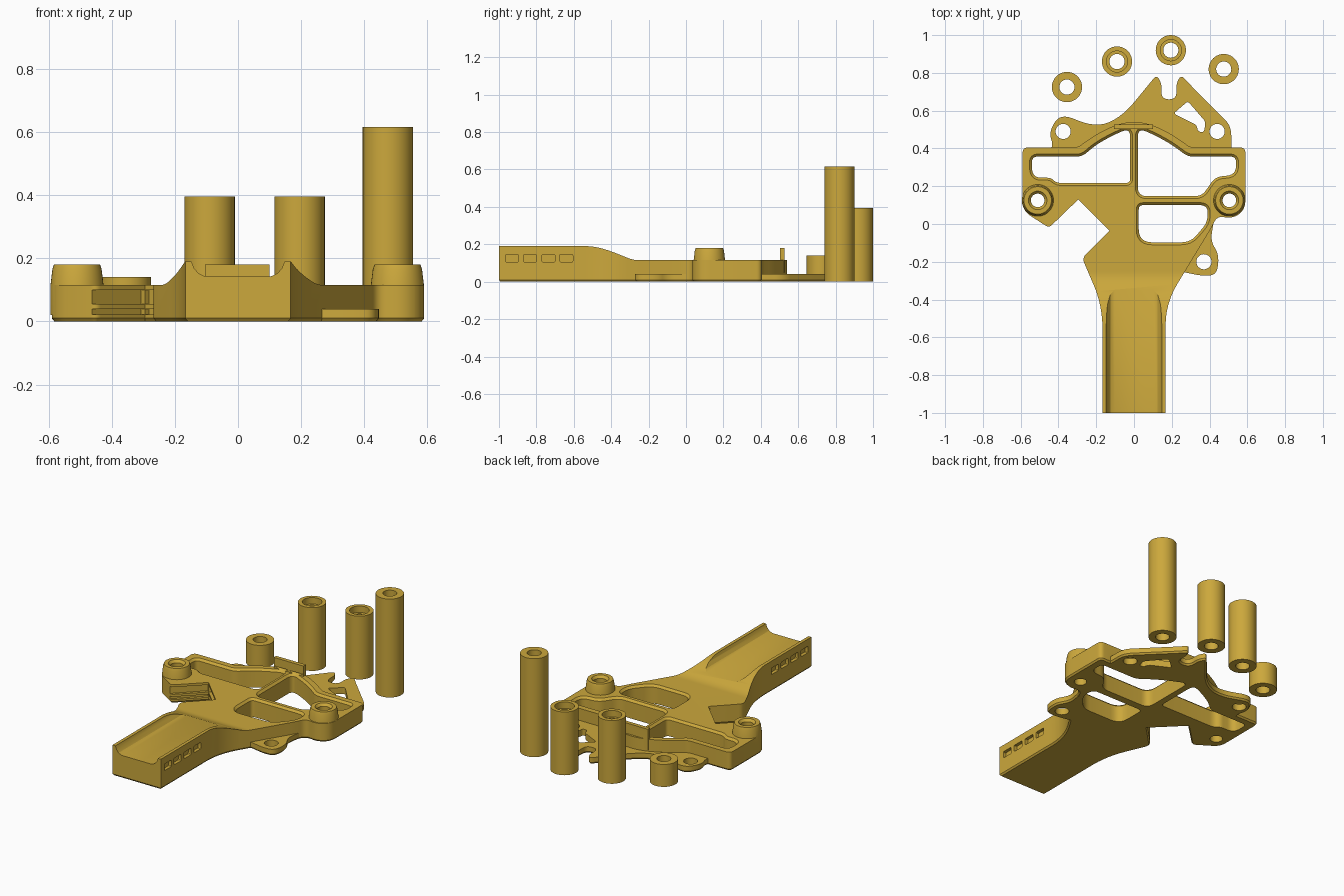
import bpy, bmesh, math
from mathutils import Vector

if "Cube" in bpy.data.objects:
    bpy.data.objects.remove(bpy.data.objects["Cube"])

gold = bpy.data.materials.new("gold")
gold.diffuse_color = (0.604, 0.392, 0.045, 1)
gold.use_nodes = True
gold.node_tree.nodes["Principled BSDF"].inputs["Base Color"].default_value = gold.diffuse_color


def rounded(pts, n=6):
    """Polygon of (x, y, d): each corner is rounded over distance d along its edges."""
    out = []
    for i, p in enumerate(pts):
        c = Vector(p[:2])
        a, b = Vector(pts[i - 1][:2]), Vector(pts[(i + 1) % len(pts)][:2])
        d = p[2] if len(p) > 2 else 0
        if d == 0:
            out.append(c)
            continue
        s = c + (a - c).normalized() * min(d, (a - c).length * 0.48)
        e = c + (b - c).normalized() * min(d, (b - c).length * 0.48)
        for k in range(n + 1):
            t = k / n
            out.append(s * (1 - t) ** 2 + c * 2 * t * (1 - t) + e * t * t)
    return out


def circle(x, y, r, n=40):
    return [Vector((x + r * math.cos(2 * math.pi * i / n),
                    y + r * math.sin(2 * math.pi * i / n))) for i in range(n)]


def offset(pts, d):
    """Mitred outline offset, positive is outward."""
    out = []
    for i, p in enumerate(pts):
        e1 = (p - pts[i - 1]).normalized()
        e2 = (pts[(i + 1) % len(pts)] - p).normalized()
        n1, n2 = Vector((e1.y, -e1.x)), Vector((e2.y, -e2.x))
        out.append(p + (n1 + n2) * d / max(0.3, 1 + n1.dot(n2)))
    return out


def prism(name, pts, layers, axis="z"):
    """Stack an outline at (height, offset) layers along an axis."""
    pts = [Vector(p[:2]) for p in pts]
    area = sum(pts[i - 1].x * p.y - p.x * pts[i - 1].y for i, p in enumerate(pts))
    if area < 0:
        pts.reverse()
    place = {"x": lambda a, b, h: (h, a, b), "y": lambda a, b, h: (a, h, b),
             "z": lambda a, b, h: (a, b, h)}[axis]
    bm = bmesh.new()
    rings = [[bm.verts.new(place(p.x, p.y, h)) for p in offset(pts, o)] for h, o in layers]
    for lo, hi in zip(rings, rings[1:]):
        for i in range(len(lo)):
            bm.faces.new((lo[i - 1], lo[i], hi[i], hi[i - 1]))
    bm.faces.new(rings[0][::-1])
    bm.faces.new(rings[-1])
    bmesh.ops.recalc_face_normals(bm, faces=bm.faces)
    me = bpy.data.meshes.new(name)
    bm.to_mesh(me)
    bm.free()
    ob = bpy.data.objects.new(name, me)
    bpy.context.collection.objects.link(ob)
    me.materials.append(gold)
    return ob


def combine(ob, other, op):
    """Apply a boolean and discard the helper."""
    m = ob.modifiers.new(op, "BOOLEAN")
    m.object, m.operation, m.solver = other, op, "EXACT"
    bpy.context.view_layer.objects.active = ob
    bpy.ops.object.modifier_apply(modifier=m.name)
    bpy.data.objects.remove(other, do_unlink=True)


def finish(ob):
    bpy.ops.object.select_all(action="DESELECT")
    ob.select_set(True)
    bpy.context.view_layer.objects.active = ob
    bpy.ops.object.shade_smooth_by_angle(angle=math.radians(25))


def slab(h):
    return [(0, -0.008), (0.01, 0), (h, 0)]


# Frame with handle, tall blank first
outline = rounded([
    (-0.167, -1), (0.167, -1), (0.167, -0.42, 0.12), (0.41, -0.02, 0.04), (0.44, 0.04, 0.03),
    (0.53, 0.03, 0.05), (0.59, 0.08, 0.05), (0.59, 0.405, 0.03), (0.30, 0.405, 0.02),
    (0.2, 0.475, 0.07), (0.1, 0.525, 0.06), (0, 0.545, 0.06), (-0.1, 0.525, 0.06),
    (-0.2, 0.475, 0.07), (-0.30, 0.405, 0.02), (-0.59, 0.405, 0.03), (-0.59, 0.07, 0.05),
    (-0.45, -0.02, 0.02), (-0.295, 0.13), (-0.13, -0.035), (-0.275, -0.18, 0.03),
    (-0.167, -0.43, 0.12)])
frame = prism("frame", outline, slab(0.19))

# Sloping top from handle down to the plate
slope = rounded([(-0.6, 0.19), (-0.47, 0.19, 0.12), (-0.28, 0.115, 0.03), (0.8, 0.115),
                 (0.8, 0.3), (-0.6, 0.3)])
combine(frame, prism("slope_cut", slope, [(-1, 0), (1, 0)], "x"), "DIFFERENCE")

# Hollow grip channel
channel = [(-0.15, 0.25), (-0.147, 0.19), (-0.14, 0.17), (-0.125, 0.152), (-0.103, 0.142)]
channel += [(-x, z) for x, z in channel[::-1]]
combine(frame, prism("channel_cut", channel, [(-1.1, 0), (-0.31, 0)], "y"), "DIFFERENCE")

# Thin rear flange, front lug
rear = rounded([
    (-0.45, 0.37), (0.515, 0.37), (0.515, 0.52, 0.05), (0.29, 0.745, 0.02), (0.25, 0.79, 0.03),
    (0.225, 0.745, 0.02), (0.225, 0.66, 0.04), (0.145, 0.66, 0.04), (0.145, 0.745, 0.02),
    (0.12, 0.79, 0.03), (-0.06, 0.57, 0.11), (-0.2, 0.51, 0.1), (-0.39, 0.585, 0.07),
    (-0.45, 0.49, 0.06), (-0.43, 0.42, 0.02)])
lug = rounded([(0.24, -0.25), (0.36, -0.275, 0.04), (0.44, -0.27, 0.06), (0.45, -0.16, 0.05),
               (0.405, -0.09, 0.05), (0.42, 0.0), (0.3, 0.0)])
combine(frame, prism("rear_flange", rear, slab(0.04)), "UNION")
combine(frame, prism("lug", lug, slab(0.04)), "UNION")

# Bosses and upright rear tab
BOSSES = [(-0.51, 0.125), (0.505, 0.125)]
for x, y in BOSSES:
    combine(frame, prism("boss", circle(x, y, 0.084),
                         [(0.02, 0), (0.115, 0), (0.165, -0.006), (0.18, -0.011)]), "UNION")
tab = [(-0.105, 0.503), (0.1, 0.503), (0.1, 0.527), (-0.105, 0.527)]
combine(frame, prism("tab", tab, [(0.05, 0), (0.18, 0)]), "UNION")

# Windows through the plate, with chamfered rims
windows = [
    [(-0.54, 0.357, 0.03), (-0.275, 0.357, 0.03), (-0.2, 0.42, 0.04), (-0.12, 0.465, 0.04),
     (-0.02, 0.51, 0.05), (-0.02, 0.217, 0.025), (-0.41, 0.217, 0.03), (-0.44, 0.245, 0.02),
     (-0.54, 0.245, 0.06)],
    [(0.54, 0.357, 0.03), (0.285, 0.357, 0.03), (0.2, 0.42, 0.04), (0.12, 0.465, 0.04),
     (0.02, 0.51, 0.05), (0.02, 0.147, 0.05), (0.36, 0.147, 0.04), (0.43, 0.25, 0.04),
     (0.54, 0.26, 0.05)],
    [(0.025, 0.1, 0.025), (0.39, 0.1, 0.04), (0.39, 0.01, 0.04), (0.3, -0.097, 0.05),
     (0.025, -0.097, 0.07)]]
for w in windows:
    combine(frame, prism("window_cut", rounded(w), [(-0.05, 0), (0.102, 0), (0.128, 0.026)]),
            "DIFFERENCE")
small = rounded([(0.21, 0.585, 0.015), (0.285, 0.65, 0.015), (0.38, 0.54, 0.02),
                 (0.37, 0.485, 0.015), (0.34, 0.49, 0.01), (0.33, 0.525, 0.015)])
combine(frame, prism("small_window_cut", small, [(-0.05, 0), (0.1, 0)]), "DIFFERENCE")

# Screw holes
for x, y in BOSSES:
    combine(frame, prism("drill", circle(x, y, 0.036), [(-0.05, 0), (0.165, 0), (0.195, 0.026)]),
            "DIFFERENCE")
for x, y in [(-0.375, 0.49), (0.44, 0.49), (0.37, -0.2)]:
    combine(frame, prism("drill", circle(x, y, 0.04), [(-0.05, 0), (0.1, 0)]), "DIFFERENCE")

# Rail grooves in both walls of the side notch
for s in (-1, 1):
    strip = [(-0.295 + s * a, b) for a, b in
             [(0.178, -0.062), (-0.007, 0.123), (0.013, 0.143), (0.198, -0.042)]]
    for lo, hi in [(0.055, 0.1), (0.022, 0.04)]:
        combine(frame, prism("rail_cut", strip, [(lo, 0), (hi, 0)]), "DIFFERENCE")

# Four shallow slots on each side of the handle
for s in (-1, 1):
    for y in (-0.93, -0.834, -0.736, -0.64):
        slot = rounded([(y - 0.035, 0.105, 0.008), (y + 0.035, 0.105, 0.008),
                        (y + 0.035, 0.146, 0.008), (y - 0.035, 0.146, 0.008)], 3)
        combine(frame, prism("slot_cut", slot, [(s * 0.147 - 0.0, 0), (s * 0.2, 0)], "x"),
                "DIFFERENCE")
finish(frame)

# Loose standoff tubes behind the frame, two with a wider mouth
for i, (x, y, h, mouth) in enumerate([(-0.355, 0.725, 0.14, 0), (-0.09, 0.86, 0.395, 0.056),
                                      (0.195, 0.92, 0.395, 0.056), (0.475, 0.82, 0.615, 0)]):
    tube = prism(f"standoff_{i + 1}", circle(x, y, 0.08), [(0, 0), (h, 0)])
    combine(tube, prism("bore", circle(x, y, 0.04), [(-0.1, 0), (h + 0.1, 0)]), "DIFFERENCE")
    if mouth:
        combine(tube, prism("mouth", circle(x, y, mouth), [(h - 0.04, 0), (h + 0.1, 0)]),
                "DIFFERENCE")
    finish(tube)
